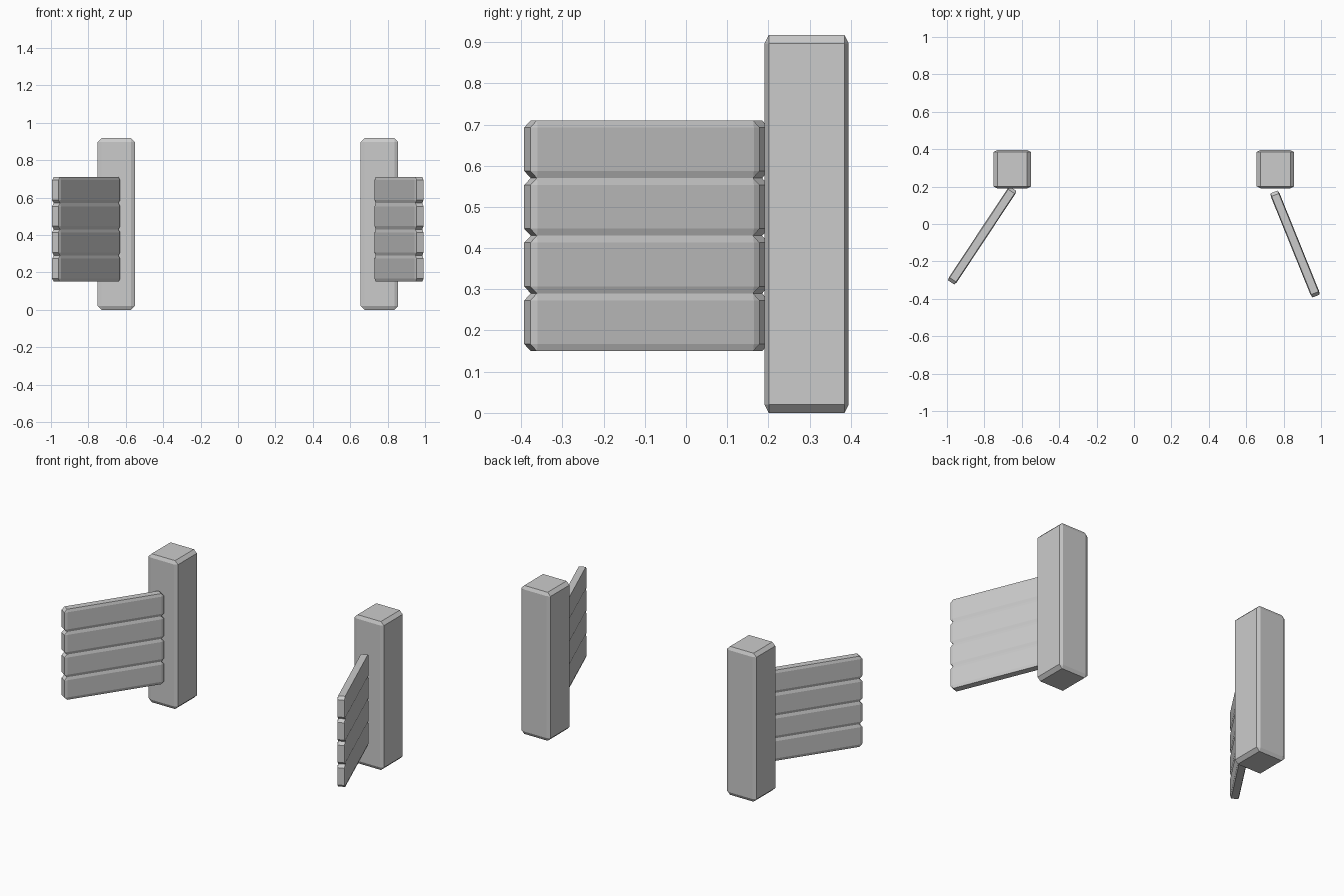
import bpy, bmesh, math

if "Cube" in bpy.data.objects:
    bpy.data.objects.remove(bpy.data.objects["Cube"])


def chamfered_box(name, size, cut, loc, angle=0.0):
    """Box with one flat chamfer on every edge; cut is the chamfer depth per axis."""
    bm = bmesh.new()
    bmesh.ops.create_cube(bm, size=2)
    bmesh.ops.bevel(bm, geom=bm.edges[:], offset=0.1, segments=1,
                    affect='EDGES', profile=0.5)
    for v in bm.verts:
        for i in range(3):
            half = size[i] / 2
            reach = half if abs(v.co[i]) > 0.95 else half - cut[i]
            v.co[i] = math.copysign(reach, v.co[i])
    bmesh.ops.recalc_face_normals(bm, faces=bm.faces[:])
    mesh = bpy.data.meshes.new(name)
    bm.to_mesh(mesh)
    bm.free()
    ob = bpy.data.objects.new(name, mesh)
    ob.location = loc
    ob.rotation_euler.z = math.radians(angle)
    bpy.context.collection.objects.link(ob)
    return ob


POST_H = 0.917
SLAT_H = 0.14

# side, post x, gate centre x, gate centre y, swing angle
gates = [("left", -0.651, -0.812, -0.062, 56.5),
         ("right", 0.756, 0.861, -0.107, -68.0)]

for side, post_x, gx, gy, angle in gates:
    # Upright post
    chamfered_box(f"{side}_post", (0.2, 0.204, POST_H), (0.02, 0.01, 0.02),
                  (post_x, 0.293, POST_H / 2))
    # Four stacked slats of the open gate leaf
    for i in range(4):
        chamfered_box(f"{side}_slat_{i + 1}", (0.6, 0.05, SLAT_H),
                      (0.017, 0.005, 0.017),
                      (gx, gy, 0.15 + SLAT_H * (i + 0.5)), angle)
